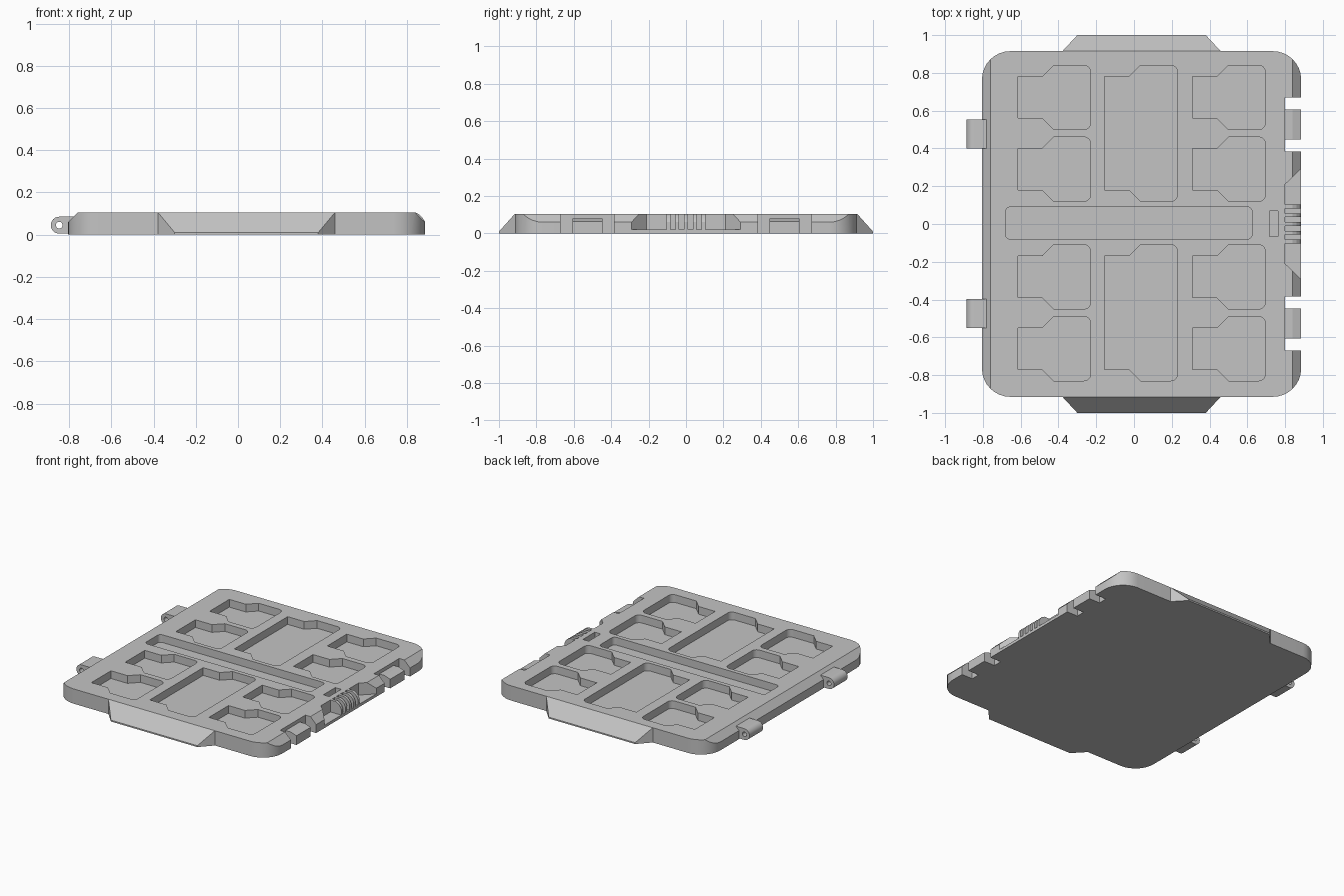
import bpy, bmesh, math
from mathutils import Vector

if "Cube" in bpy.data.objects:
    bpy.data.objects.remove(bpy.data.objects["Cube"])

# One plain grey plastic
grey = bpy.data.materials.new("grey_plastic")
grey.use_nodes = True
COLOUR = (0.55, 0.55, 0.55, 1)
grey.diffuse_color = COLOUR
grey.node_tree.nodes["Principled BSDF"].inputs["Base Color"].default_value = COLOUR

TOP = 0.105


def rounded(points, segments=8):
    """Outline from (x, y) or (x, y, radius) corners."""
    out = []
    for i, p in enumerate(points):
        c = Vector(p[:2])
        if len(p) == 2:
            out.append(c)
            continue
        a = c + (Vector(points[i - 1][:2]) - c).normalized() * p[2]
        b = c + (Vector(points[(i + 1) % len(points)][:2]) - c).normalized() * p[2]
        centre = a + b - c
        for s in range(segments + 1):
            t = s / segments * math.pi / 2
            out.append(centre + (a - centre) * math.cos(t) + (b - centre) * math.sin(t))
    return out


def box_outline(x0, x1, y0, y1, r=None):
    corners = [(x0, y0), (x1, y0), (x1, y1), (x0, y1)]
    return rounded([c + (r,) for c in corners] if r else corners)


def add_prism(bm, outline, low, high, axis="z"):
    """Extrude an outline along z, or an (x, z) outline along y."""
    place = (lambda p, h: (p[0], p[1], h)) if axis == "z" else (lambda p, h: (p[0], h, p[1]))
    base = [bm.verts.new(place(p, low)) for p in outline]
    cap = [bm.verts.new(place(p, high)) for p in outline]
    faces = [bm.faces.new(base), bm.faces.new(cap)]
    for i in range(len(base)):
        j = (i + 1) % len(base)
        faces.append(bm.faces.new((base[i], base[j], cap[j], cap[i])))
    bmesh.ops.recalc_face_normals(bm, faces=faces)


def slice_off(bm, point, normal):
    """Cut away what lies beyond a plane and close the cut."""
    geom = bm.verts[:] + bm.edges[:] + bm.faces[:]
    bmesh.ops.bisect_plane(bm, geom=geom, plane_co=point, plane_no=normal, clear_outer=True)
    bmesh.ops.holes_fill(bm, edges=[e for e in bm.edges if e.is_boundary], sides=0)
    bmesh.ops.recalc_face_normals(bm, faces=bm.faces[:])


def finish(bm, name):
    mesh = bpy.data.meshes.new(name)
    bm.to_mesh(mesh)
    bm.free()
    obj = bpy.data.objects.new(name, mesh)
    bpy.context.collection.objects.link(obj)
    mesh.materials.append(grey)
    return obj


def activate(obj):
    bpy.ops.object.select_all(action="DESELECT")
    obj.select_set(True)
    bpy.context.view_layer.objects.active = obj


def cut(obj, cutter):
    activate(obj)
    mod = obj.modifiers.new("cut", "BOOLEAN")
    mod.operation, mod.solver, mod.object = "DIFFERENCE", "EXACT", cutter
    bpy.ops.object.modifier_apply(modifier=mod.name)
    bpy.data.objects.remove(cutter)


def smooth(obj):
    activate(obj)
    bpy.ops.object.shade_smooth_by_angle(angle=math.radians(25))


# Tray body with sloped upper edges on the two long sides
bm = bmesh.new()
add_prism(bm, box_outline(-0.805, 0.885, -0.915, 0.915, 0.15), 0, TOP)
slice_off(bm, (0.84, 0, TOP), (1, 0, 1))
slice_off(bm, (-0.76, 0, TOP), (-1, 0, 1))
body = finish(bm, "tray_body")


# Card pockets: notched on the left, rounded on the right
def card(x0, x1, y0, y1):
    s, d, r = 0.13, 0.06, 0.035
    return rounded([(x0, y0 + d), (x0 + s, y0 + d), (x0 + s + d, y0), (x1, y0, r),
                    (x1, y1, r), (x0 + s + d, y1), (x0 + s, y1 - d), (x0, y1 - d)])


bm = bmesh.new()
FLOOR = 0.05
for shift in (0, -0.95):
    add_prism(bm, card(-0.155, 0.23, 0.12 + shift, 0.84 + shift), FLOOR, 0.2)
    for x in (-0.615, 0.31):
        for y in (0.5, 0.12):
            add_prism(bm, card(x, x + 0.385, y + shift, y + 0.34 + shift), FLOOR, 0.2)

# Long channel and small slot
add_prism(bm, box_outline(-0.68, 0.625, -0.08, 0.09, 0.025), FLOOR, 0.2)
add_prism(bm, box_outline(0.717, 0.763, -0.065, 0.07), FLOOR, 0.2)

# Latch edge: side notches and a flared recess
for lo, hi in ((0.385, 0.67), (-0.67, -0.385)):
    add_prism(bm, box_outline(0.80, 0.95, lo, hi), -0.1, 0.2)
add_prism(bm, [(0.80, -0.21), (0.95, -0.355), (0.95, 0.355), (0.80, 0.21)], 0.02, 0.2)
cut(body, finish(bm, "pocket_cutter"))
smooth(body)

# Sloped end flanges
for side, name in ((-1, "front_flange"), (1, "back_flange")):
    bm = bmesh.new()
    add_prism(bm, [(-0.38, side * 0.914), (0.46, side * 0.914),
                   (0.38, side), (-0.30, side)], 0, TOP)
    slice_off(bm, (0, side, 0.01), (0, side * 0.095, 0.085))
    finish(bm, name)

# Latch tabs between the notches
for side, name in ((-1, "front_latch_tab"), (1, "back_latch_tab")):
    bm = bmesh.new()
    lo, hi = sorted((side * 0.447, side * 0.607))
    add_prism(bm, [(0.799, 0), (0.885, 0), (0.885, 0.065), (0.84, 0.08), (0.799, 0.08)],
              lo, hi, "y")
    finish(bm, name)

# Grip ribs in the recess
bm = bmesh.new()
for i in range(5):
    y = (i - 2) * 0.0465
    add_prism(bm, [(0.799, 0.019), (0.885, 0.019), (0.885, 0.06), (0.875, 0.08),
                   (0.86, 0.095), (0.84, TOP), (0.799, TOP)], y - 0.01, y + 0.01, "y")
finish(bm, "grip_ribs")

# Hinge barrels with pin holes
CX, CZ, R = -0.847, 0.045, 0.04
for y0, name in ((-0.55, "front_hinge"), (0.40, "back_hinge")):
    bm = bmesh.new()
    arc = [(CX + R * math.cos(a), CZ + R * math.sin(a))
           for a in (math.pi * (0.5 + i / 16) for i in range(17))]
    add_prism(bm, arc + [(-0.80, CZ - R), (-0.775, CZ - R), (-0.775, CZ + R)],
              y0, y0 + 0.153, "y")
    hinge = finish(bm, name)
    bm = bmesh.new()
    hole = [(CX + 0.016 * math.cos(a), CZ + 0.016 * math.sin(a))
            for a in (math.tau * i / 20 for i in range(20))]
    add_prism(bm, hole, y0 - 0.1, y0 + 0.3, "y")
    cut(hinge, finish(bm, "pin_cutter"))
    smooth(hinge)
